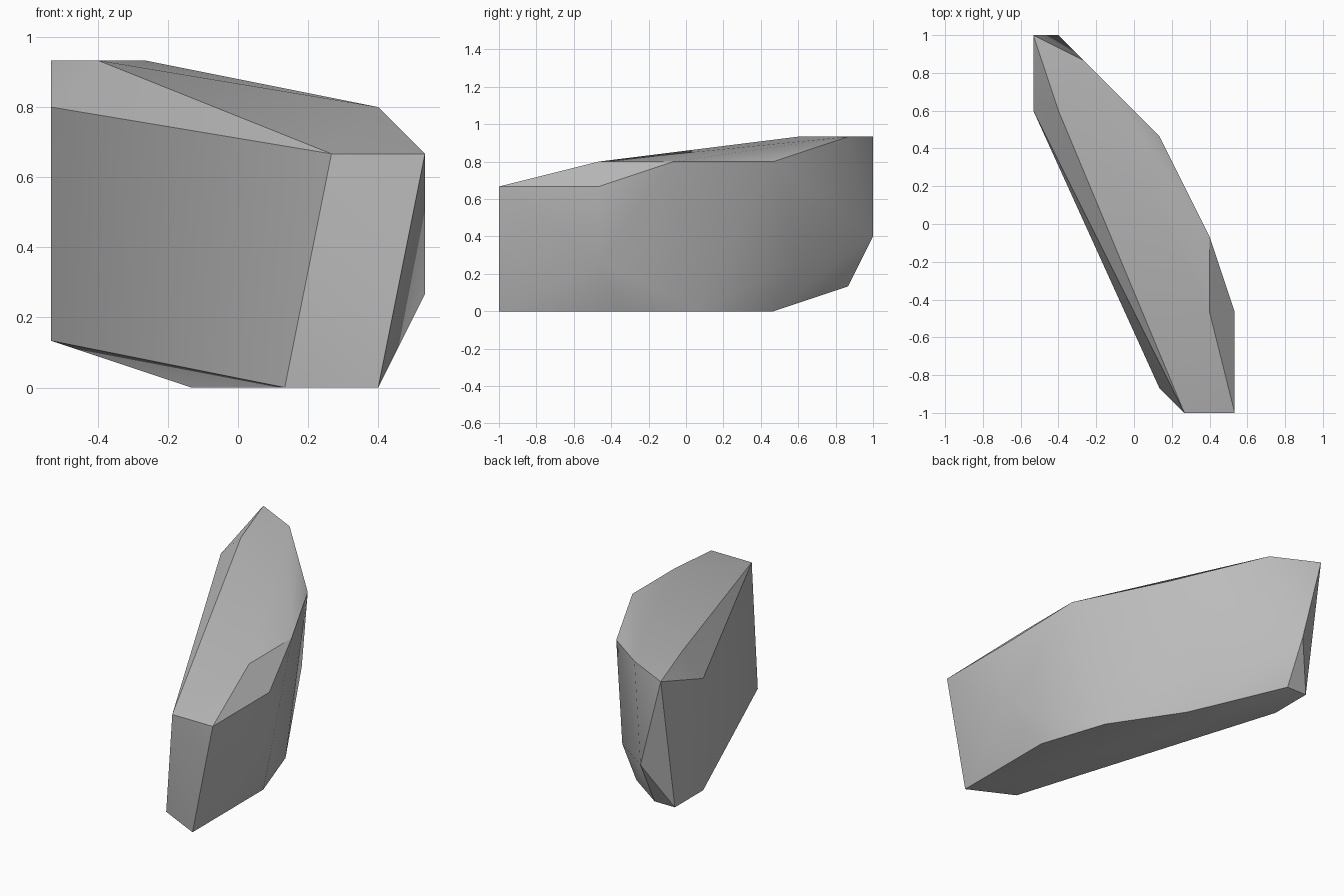
import bpy
import bmesh
import math
from mathutils import Vector

default_cube = bpy.data.objects.get("Cube")
if default_cube:
    bpy.data.objects.remove(default_cube, do_unlink=True)

# The stone is chiselled on a coarse grid: one step is a fifteenth of a unit
GRID_STEP = 1 / 15


def make_material(name, grey):
    material = bpy.data.materials.new(name)
    material.use_nodes = True
    colour = (grey, grey, grey, 1)
    material.diffuse_color = colour
    shader = material.node_tree.nodes["Principled BSDF"]
    shader.inputs["Base Color"].default_value = colour
    shader.inputs["Roughness"].default_value = 0.8
    return material


def make_stone(name, corner_groups, material):
    """Wrap a convex skin around named groups of grid corners."""
    bm = bmesh.new()
    for group in corner_groups.values():
        for corner in group:
            bm.verts.new(Vector(corner) * GRID_STEP)
    hull = bmesh.ops.convex_hull(bm, input=list(bm.verts))
    loose = [v for v in hull["geom_interior"] if isinstance(v, bmesh.types.BMVert)]
    bmesh.ops.delete(bm, geom=loose, context="VERTS")
    # Merge coplanar triangles into clean facets
    bmesh.ops.dissolve_limit(bm, angle_limit=math.radians(0.5),
                             verts=list(bm.verts), edges=list(bm.edges))
    bmesh.ops.recalc_face_normals(bm, faces=list(bm.faces))
    mesh = bpy.data.meshes.new(name)
    bm.to_mesh(mesh)
    bm.free()
    mesh.materials.append(material)
    stone = bpy.data.objects.new(name, mesh)
    bpy.context.collection.objects.link(stone)
    return stone


# Corners grouped by the part of the slab they shape
corners = {
    "front_top": [(4, -15, 10), (8, -15, 10), (8, -7, 10)],
    "shoulder": [(6, -7, 12), (6, -1, 12), (2, 7, 12)],
    "crest": [(-4, 13, 14), (-8, 15, 14), (-6, 9, 14), (-8, 9, 12)],
    "back_tip": [(-6, 15, 6), (-8, 13, 2), (-6, 13, 2), (-8, 9, 2)],
    "flank": [(8, -7, 4), (0, 9, 4)],
    "foot": [(2, -13, 0), (6, -15, 0), (6, -5, 0), (4, 1, 0), (0, 7, 0), (-2, 7, 0)],
}

stone_grey = make_material("stone grey", 0.5)
rock_slab = make_stone("rock_slab", corners, stone_grey)

# Soften the shallow facets and keep the chipped edges crisp
bpy.ops.object.select_all(action="DESELECT")
rock_slab.select_set(True)
bpy.context.view_layer.objects.active = rock_slab
bpy.ops.object.shade_smooth_by_angle(angle=math.radians(30))
